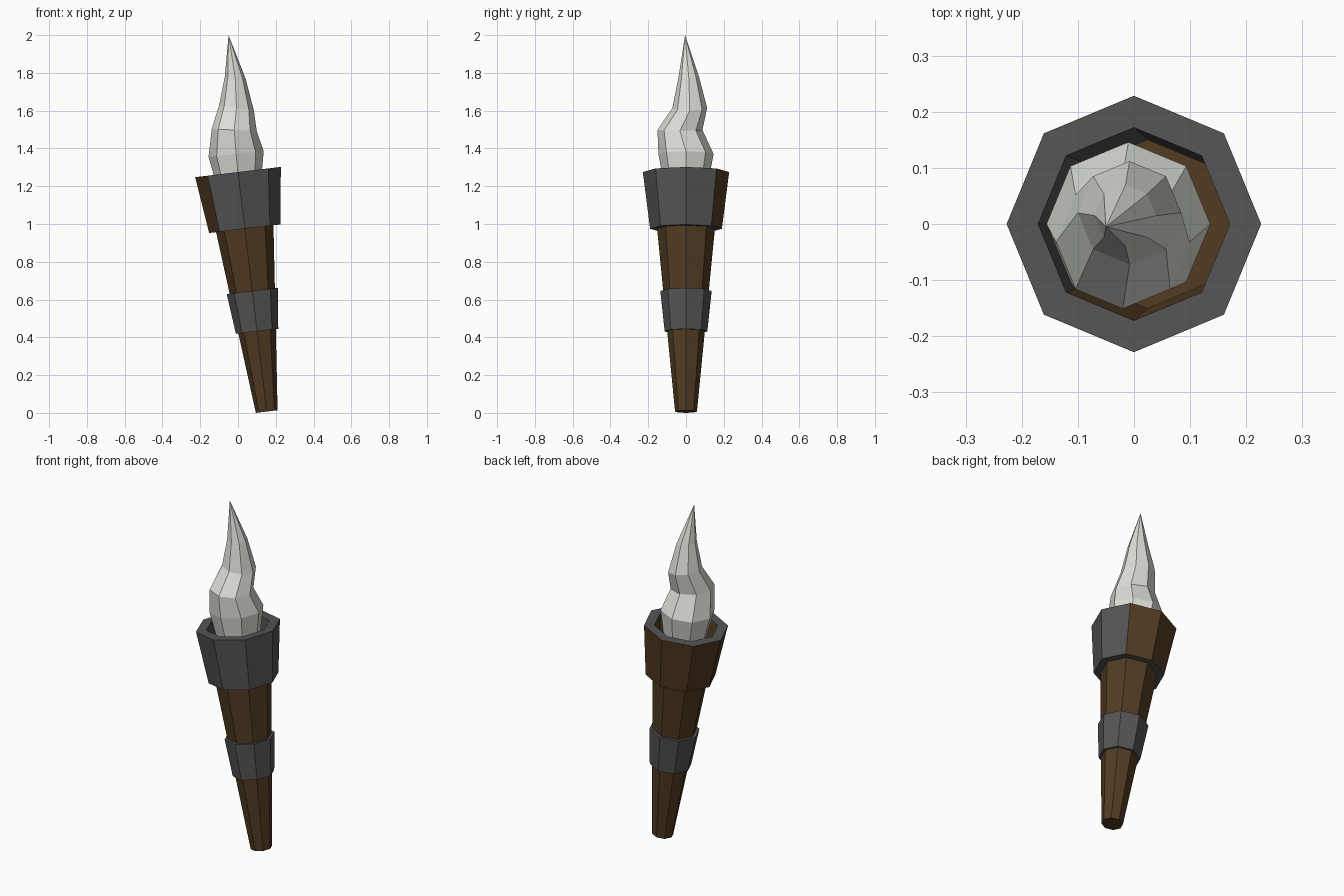
import bpy, bmesh, math
from mathutils import Vector

if "Cube" in bpy.data.objects:
    bpy.data.objects.remove(bpy.data.objects["Cube"])

SIDES = 8
TILT = -math.atan(0.12)
BASE = Vector((0.152, 0, 0.007))


def material(name, rgb):
    m = bpy.data.materials.new(name)
    m.diffuse_color = (*rgb, 1)
    m.use_nodes = True
    m.node_tree.nodes["Principled BSDF"].inputs["Base Color"].default_value = m.diffuse_color
    return m


WOOD = material("wood", (0.085, 0.045, 0.016))
IRON = material("iron", (0.09, 0.09, 0.09))
FLAME = material("pale_flame", (0.72, 0.74, 0.68))


def ring(bm, center, r, slope=0.0):
    """Octagon with vertices on the axes; slope tips it along x."""
    verts = []
    for i in range(SIDES):
        a = math.tau * i / SIDES
        x, y = r * math.cos(a), r * math.sin(a)
        verts.append(bm.verts.new((center[0] + x, center[1] + y, center[2] + slope * x)))
    return verts


def bridge(bm, a, b, mats=None):
    for i in range(SIDES):
        j = (i + 1) % SIDES
        f = bm.faces.new((a[i], a[j], b[j], b[i]))
        f.material_index = mats(i) if mats else 0


def finish(bm, name, mats, tilted=True):
    bmesh.ops.recalc_face_normals(bm, faces=bm.faces)
    me = bpy.data.meshes.new(name)
    bm.to_mesh(me)
    bm.free()
    for m in mats:
        me.materials.append(m)
    ob = bpy.data.objects.new(name, me)
    bpy.context.collection.objects.link(ob)
    if tilted:
        ob.location = BASE
        ob.rotation_euler = (0, TILT, 0)
    return ob


def hoop(name, profile, mats, rules=None):
    """Closed (radius, height) profile swept round the torch axis."""
    bm = bmesh.new()
    rings = [ring(bm, (0, 0, z), r) for r, z in profile]
    for k, a in enumerate(rings):
        bridge(bm, a, rings[(k + 1) % len(rings)], (rules or {}).get(k))
    return finish(bm, name, mats)


# Tapered wooden handle, its top forms the floor of the cup
bm = bmesh.new()
low = ring(bm, (0, 0, 0), 0.058)
mid = ring(bm, (0, 0, 0.975), 0.153)
top = ring(bm, (0, 0, 1.075), 0.153)
bridge(bm, low, mid)
bridge(bm, mid, top)
bm.faces.new(low)
bm.faces.new(top)
finish(bm, "handle", [WOOD])

# Iron band round the handle
hoop("handle_band", [(0.098, 0.428), (0.113, 0.428), (0.136, 0.643), (0.118, 0.643)], [IRON])

# Cup: iron and wood halves, swapped between outside and inside
wood_back = lambda i: 1 if 1 <= i <= 4 else 0
wood_front = lambda i: 0 if 1 <= i <= 4 else 1
hoop("cup", [(0.150, 0.975), (0.190, 0.975), (0.2285, 1.277), (0.172, 1.277), (0.150, 1.07)],
     [IRON, WOOD], {1: wood_back, 3: wood_front})

# Wavering flame: (x, y, z, radius, slope) per ring, closed to a tip
levels = [(0.018, 0, 1.08, 0.092, 0.12),
          (-0.010, 0, 1.37, 0.146, 0.10),
          (-0.020, -0.032, 1.498, 0.119, -0.04),
          (-0.008, 0.020, 1.615, 0.092, -0.15),
          (-0.015, 0.015, 1.775, 0.055, -0.08)]
bm = bmesh.new()
rings = [ring(bm, l[:3], l[3], l[4]) for l in levels]
for a, b in zip(rings, rings[1:]):
    bridge(bm, a, b)
bm.faces.new(rings[0])
tip = bm.verts.new((-0.05, -0.005, 2.0))
for i in range(SIDES):
    bm.faces.new((rings[-1][i], rings[-1][(i + 1) % SIDES], tip))
finish(bm, "flame", [FLAME], tilted=False)
